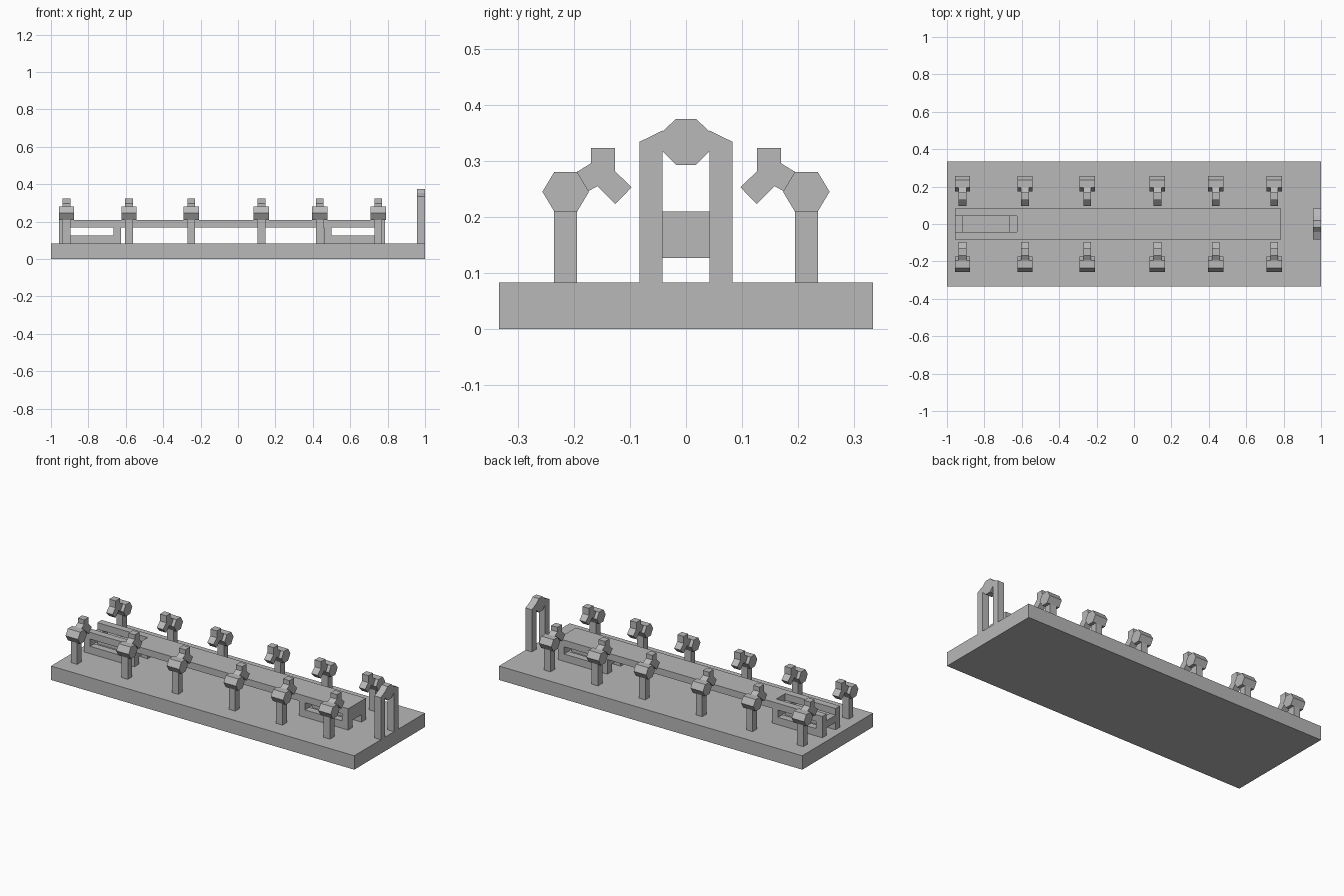
import bpy
import bmesh

cube = bpy.data.objects.get("Cube")
if cube:
    bpy.data.objects.remove(cube, do_unlink=True)

grey = bpy.data.materials.new("plain_grey")
grey.use_nodes = True
COLOUR = (0.48, 0.48, 0.48, 1)
grey.diffuse_color = COLOUR
grey.node_tree.nodes["Principled BSDF"].inputs["Base Color"].default_value = COLOUR


def prism(name, outline, x0, x1, side=1):
    """Extrude a (y, z) outline along x; side=-1 mirrors it across y."""
    bm = bmesh.new()
    verts = [bm.verts.new((x0, y * side, z)) for y, z in outline]
    face = bm.faces.new(verts)
    new = bmesh.ops.extrude_face_region(bm, geom=[face])["geom"]
    moved = [v for v in new if isinstance(v, bmesh.types.BMVert)]
    bmesh.ops.translate(bm, verts=moved, vec=(x1 - x0, 0, 0))
    bmesh.ops.recalc_face_normals(bm, faces=bm.faces)
    mesh = bpy.data.meshes.new(name)
    bm.to_mesh(mesh)
    bm.free()
    mesh.materials.append(grey)
    obj = bpy.data.objects.new(name, mesh)
    bpy.context.collection.objects.link(obj)
    return obj


def box(name, x, y, z, side=1):
    outline = [(y[0], z[0]), (y[1], z[0]), (y[1], z[1]), (y[0], z[1])]
    return prism(name, outline, x[0], x[1], side)


FLOOR, LOW, MID, TOP = 0.083, 0.127, 0.17, 0.21   # level heights
INNER, OUTER = 0.042, 0.083                       # rail half widths
LEFT, SLOT, RIGHT = -0.957, -0.625, 0.785         # table stations
RAIL = (INNER, OUTER)

# Base slab and long table top
box("base", (-1, 1), (-0.333, 0.333), (0, FLOOR))
box("table_top", (SLOT, RIGHT), (-OUTER, OUTER), (MID, TOP))

# Cross bars tying the side frames together
for name, x in (("end_bar", (LEFT, LEFT + 0.04)),
                ("slot_bar", (SLOT - 0.04, SLOT)),
                ("inner_bar", (0.46, 0.5)),
                ("far_bar", (RIGHT - 0.04, RIGHT))):
    box(name, x, (-INNER, INNER), (LOW, MID))

# Post head, forked arm and gate outlines
head = [(0.194, TOP), (0.235, TOP), (0.256, 0.245),
        (0.235, 0.28), (0.194, 0.28), (0.173, 0.245)]
fork = [(0.195, 0.28), (0.169, 0.296), (0.169, 0.323), (0.127, 0.323),
        (0.127, 0.282), (0.097, 0.253), (0.126, 0.223), (0.158, 0.255),
        (0.176, 0.245)]
gate_leg = [(INNER, FLOOR), (OUTER, FLOOR), (OUTER, 0.334), (INNER, 0.354)]
half_cap = [(0.018, 0.293), (INNER, 0.317), (INNER, 0.352), (0.018, 0.375)]

for side, label in ((1, "back"), (-1, "front")):
    # Side rails beside the open slot
    box(f"{label}_slot_rail", (LEFT, SLOT), RAIL, (MID, TOP), side)
    # Looped feet at both ends
    for end, a, b in (("left", LEFT, SLOT), ("right", 0.46, RIGHT)):
        box(f"{label}_{end}_foot", (a, b), RAIL, (FLOOR, LOW), side)
        box(f"{label}_{end}_strut_a", (a, a + 0.04), RAIL, (LOW, MID), side)
        box(f"{label}_{end}_strut_b", (b - 0.04, b), RAIL, (LOW, MID), side)
    # Row of posts with hexagonal heads and forked arms
    for i, x in enumerate((-0.917, -0.583, -0.25, 0.125, 0.437, 0.75)):
        box(f"{label}_post_{i}", (x - 0.021, x + 0.021),
            (0.194, 0.235), (FLOOR, TOP), side)
        prism(f"{label}_head_{i}", head, x - 0.041, x + 0.041, side)
        prism(f"{label}_fork_{i}", fork, x - 0.021, x + 0.021, side)
    # Gate legs
    prism(f"{label}_gate_leg", gate_leg, 0.958, 1, side)

# Octagonal gate cap
cap = half_cap + [(-y, z) for y, z in reversed(half_cap)]
prism("gate_cap", cap, 0.958, 1)
